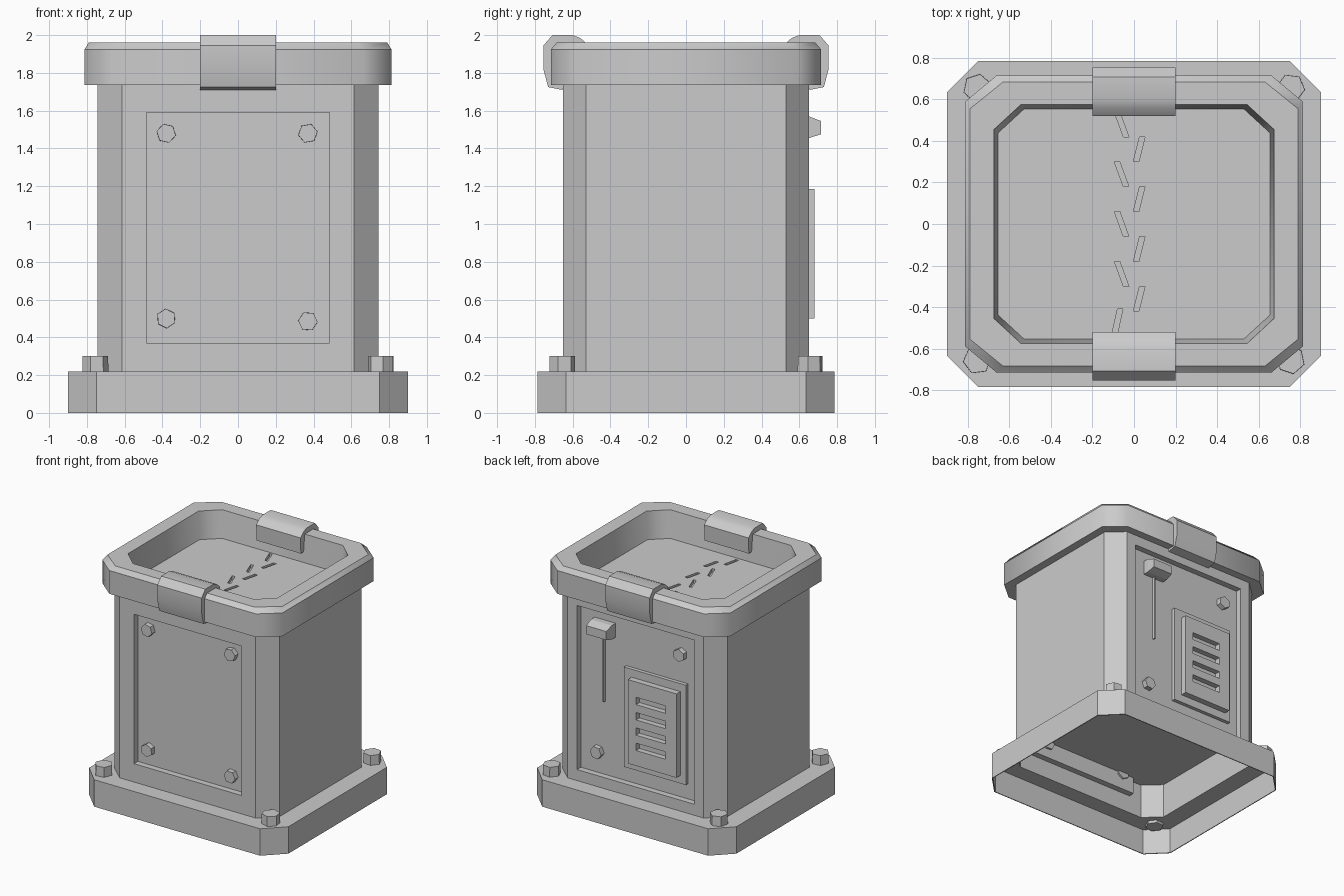
import bpy, bmesh, math
from mathutils import Matrix, Vector

if "Cube" in bpy.data.objects:
    bpy.data.objects.remove(bpy.data.objects["Cube"])

grey = bpy.data.materials.new("plain grey")
grey.use_nodes = True
grey.diffuse_color = (0.6, 0.6, 0.6, 1)
grey.node_tree.nodes["Principled BSDF"].inputs["Base Color"].default_value = (0.6, 0.6, 0.6, 1)


def finish(name, bm):
    bmesh.ops.recalc_face_normals(bm, faces=bm.faces)
    mesh = bpy.data.meshes.new(name)
    bm.to_mesh(mesh)
    bm.free()
    mesh.materials.append(grey)
    obj = bpy.data.objects.new(name, mesh)
    bpy.context.collection.objects.link(obj)
    return obj


def octagon(hx, hy, cx, cy, z):
    """Rectangle with cut corners, counter-clockwise."""
    return [(hx, cy - hy, z), (hx, hy - cy, z), (hx - cx, hy, z), (cx - hx, hy, z),
            (-hx, hy - cy, z), (-hx, cy - hy, z), (cx - hx, -hy, z), (hx - cx, -hy, z)]


def loft(name, rings, loop=False):
    """Skin a stack of point rings; loop joins last to first, else ends are capped."""
    bm = bmesh.new()
    rows = [[bm.verts.new(p) for p in ring] for ring in rings]
    pairs = list(zip(rows, rows[1:]))
    if loop:
        pairs.append((rows[-1], rows[0]))
    else:
        bm.faces.new(rows[0])
        bm.faces.new(rows[-1])
    for a, b in pairs:
        n = len(a)
        for i in range(n):
            j = (i + 1) % n
            bm.faces.new((a[i], a[j], b[j], b[i]))
    return finish(name, bm)


def box(name, x, y, z, shear=0):
    """Box from (min, max) ranges; shear leans it along x as y grows."""
    def ring(h):
        return [(x[0] - shear, y[0], h), (x[1] - shear, y[0], h),
                (x[1] + shear, y[1], h), (x[0] + shear, y[1], h)]
    return loft(name, [ring(z[0]), ring(z[1])])


def hex_bolt(name, base, axis, radius, height, turn):
    bm = bmesh.new()
    bmesh.ops.create_cone(bm, cap_ends=True, segments=6, radius1=radius,
                          radius2=radius * 0.97, depth=height)
    axis = Vector(axis)
    move = Matrix.Translation(Vector(base) + axis * height / 2)
    spin = axis.to_track_quat('Z', 'Y').to_matrix().to_4x4() @ Matrix.Rotation(turn, 4, 'Z')
    bm.transform(move @ spin)
    return finish(name, bm)


def select(obj):
    bpy.ops.object.select_all(action='DESELECT')
    obj.select_set(True)
    bpy.context.view_layer.objects.active = obj


def cut(obj, cutters):
    select(obj)
    for c in cutters:
        mod = obj.modifiers.new("cut", 'BOOLEAN')
        mod.operation = 'DIFFERENCE'
        mod.solver = 'EXACT'
        mod.object = c
        bpy.ops.object.modifier_apply(modifier=mod.name)


def smooth(obj, degrees):
    select(obj)
    bpy.ops.object.shade_smooth_by_angle(angle=math.radians(degrees))


cutters = []


def cutter(obj):
    obj.hide_render = True
    cutters.append(obj)
    return obj


def recess(name, half_width, side, depth, z):
    """Panel pocket cutter on the front (side -1) or back (side 1)."""
    return cutter(box(name, (-half_width, half_width), sorted((side * depth, side * 0.75)), z))


# Thin-walled cavity under the body, following the panel pockets
cavity = cutter(loft("cavity_cutter", [octagon(0.737, 0.642, 0.13, 0.12, z) for z in (-0.1, 0.5)]))
cut(cavity, [recess("front_pocket", 0.493, -1, 0.592, (0.362, 1.6)),
             recess("back_pocket", 0.538, 1, 0.592, (0.302, 1.66))])

# Hollow foot and main body
skirt = cutter(loft("skirt_cutter", [octagon(0.893, 0.778, 0.148, 0.148, z) for z in (-0.1, 0.213)]))
base = loft("base", [octagon(0.9, 0.785, 0.15, 0.15, z) for z in (0, 0.22)])
cut(base, [skirt, cavity])
body = loft("body", [octagon(0.745, 0.65, 0.13, 0.12, z) for z in (0.216, 1.738)])
cuts = [cavity,
        recess("front_recess", 0.485, -1, 0.6, (0.37, 1.59)),
        recess("back_recess", 0.53, 1, 0.6, (0.31, 1.65))]

# Slits in the tray floor, alternating sides
slits = [(-0.06, 0.48 - 0.24 * i, -0.022) for i in range(4)] + [(-0.08, -0.47, 0.013)]
slits += [(0.025, 0.36 - 0.24 * i, 0.015) for i in range(4)]
for x, y, lean in slits:
    cuts.append(cutter(box("slit_cutter", (x - 0.013, x + 0.013), (y - 0.06, y + 0.06),
                           (1.71, 1.8), lean)))
cut(body, cuts)

# Rim around the open tray: only its upright corners are smoothed
rim = loft("rim", [octagon(0.813, 0.715, 0.15, 0.125, 1.735),
                   octagon(0.813, 0.715, 0.15, 0.125, 1.925),
                   octagon(0.79, 0.685, 0.16, 0.13, 1.96),
                   octagon(0.675, 0.575, 0.13, 0.12, 1.96),
                   octagon(0.655, 0.553, 0.125, 0.115, 1.735)], loop=True)
smooth(rim, 55)
for edge in rim.data.edges:
    a, b = (rim.data.vertices[i].co.z for i in edge.vertices)
    if abs(a - b) < 0.001:
        edge.use_edge_sharp = True

# Clasps hooked over the rim
hook = [(0.655, 1.71), (0.73, 1.725), (0.755, 1.82), (0.755, 1.945), (0.707, 2.0),
        (0.6, 2.0), (0.56, 1.985), (0.52, 1.95), (0.525, 1.82), (0.58, 1.82)]
for name, side in (("front_clasp", -1), ("back_clasp", 1)):
    smooth(loft(name, [[(x, side * y, z) for y, z in hook] for x in (-0.2, 0.2)]), 30)

# Bolts on the foot corners
for sx in (-1, 1):
    for sy in (-1, 1):
        hex_bolt("base_bolt", (sx * 0.755, sy * 0.655, 0.19), (0, 0, 1), 0.07, 0.11, sx * 0.3 + sy * 0.1)

# Bolts on the front and back panels
for i, (x, z) in enumerate([(-0.38, 1.48), (0.37, 1.48), (-0.38, 0.5), (0.37, 0.485)]):
    hex_bolt("front_panel_bolt", (x, -0.575, z), (0, -1, 0), 0.053, 0.065, i * 0.4 + 0.3)
for i, (x, z) in enumerate([(-0.38, 1.48), (0.37, 0.485)]):
    hex_bolt("back_panel_bolt", (x, 0.575, z), (0, 1, 0), 0.053, 0.065, i * 0.4)


# Lever handle and its track on the back
def upright(x0, x1, z0, z1, y):
    return [(x0, y, z0), (x1, y, z0), (x1, y, z1), (x0, y, z1)]


loft("lever_handle", [upright(0.215, 0.405, 1.455, 1.57, 0.59),
                      upright(0.215, 0.405, 1.455, 1.57, 0.65),
                      upright(0.22, 0.4, 1.475, 1.545, 0.715)])
box("lever_track", (0.306, 0.316), (0.59, 0.625), (0.91, 1.46))

# Vent: backing plate, raised plate and four slots
box("vent_backing", (-0.44, 0.12), (0.59, 0.63), (0.435, 1.25))
vent = box("vent_plate", (-0.39, 0.05), (0.62, 0.68), (0.5, 1.185))
slots = []
for i in range(4):
    z = 0.655 + 0.125 * i
    slots.append(cutter(box("vent_slot_cutter", (-0.29, -0.025), (0.635, 0.7), (z - 0.03, z + 0.03))))
cut(vent, slots)

for c in cutters:
    bpy.data.objects.remove(c)
